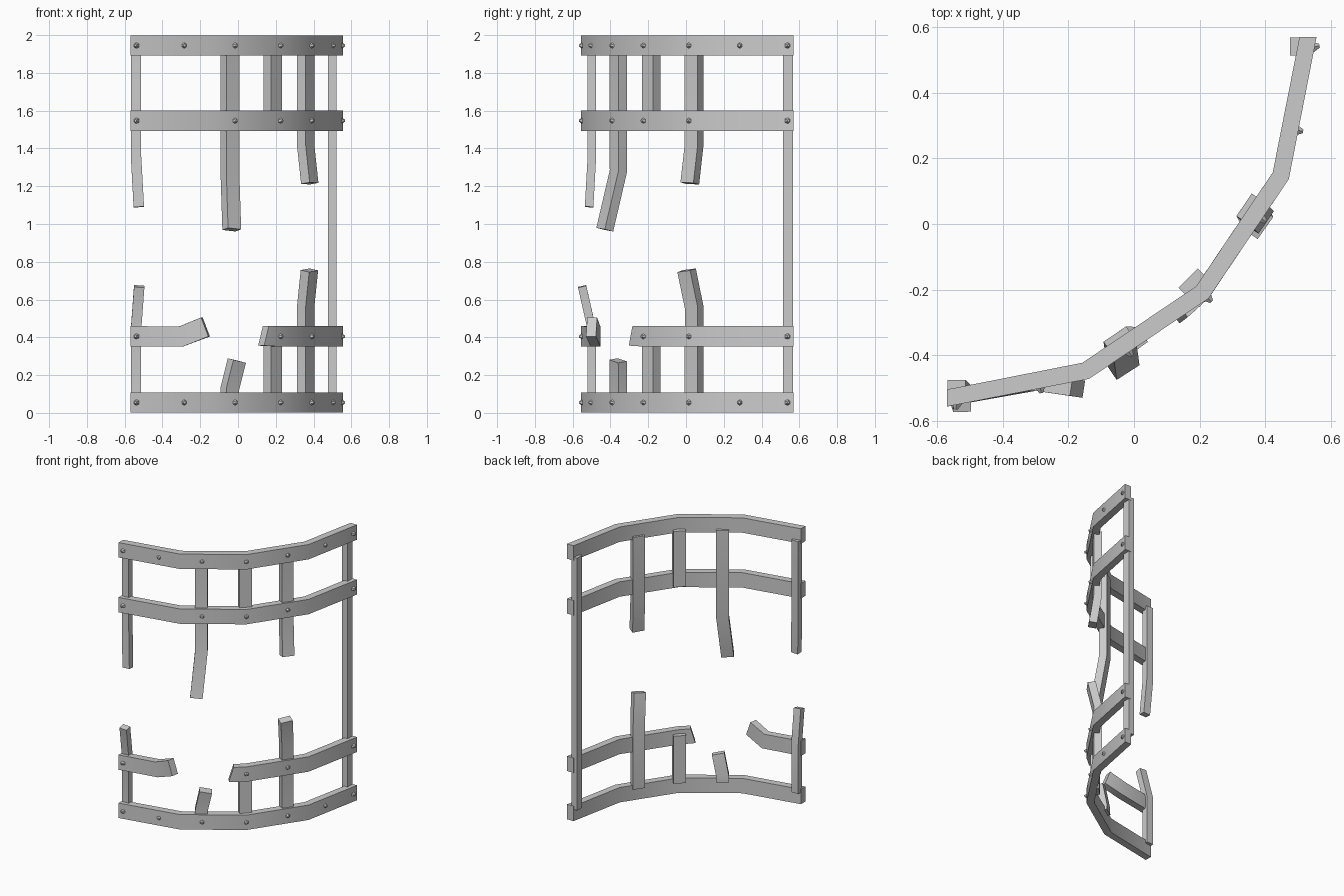
import bpy, bmesh, math
from mathutils import Vector

if "Cube" in bpy.data.objects:
    bpy.data.objects.remove(bpy.data.objects["Cube"])

metal = bpy.data.materials.new("grey metal")
metal.use_nodes = True
GREY = (0.6, 0.6, 0.6, 1)
metal.diffuse_color = GREY
metal.node_tree.nodes["Principled BSDF"].inputs["Base Color"].default_value = GREY


def finish(name, bm):
    bmesh.ops.recalc_face_normals(bm, faces=bm.faces)
    mesh = bpy.data.meshes.new(name)
    bm.to_mesh(mesh)
    bm.free()
    mesh.materials.append(metal)
    obj = bpy.data.objects.new(name, mesh)
    bpy.context.collection.objects.link(obj)
    bpy.ops.object.select_all(action='DESELECT')
    obj.select_set(True)
    bpy.context.view_layer.objects.active = obj
    bpy.ops.object.shade_smooth_by_angle(angle=math.radians(30))
    return obj


def sweep(name, path, side, width, depth, start_dir=None, square_ends=False):
    """Rectangular bar along a path; width runs along side."""
    pts = [Vector(p) for p in path]
    bm = bmesh.new()
    rings = []
    for i, p in enumerate(pts):
        dirs = [(b - a).normalized() for a, b in zip(pts[max(i - 1, 0):], pts[max(i - 1, 0) + 1:i + 2])]
        t = sum(dirs, Vector()).normalized()
        if i == 0 and start_dir:
            t = Vector(start_dir).normalized()
        s = Vector(side)
        s = (s - t * s.dot(t)).normalized()
        n = t.cross(s)
        rings.append([bm.verts.new(p + s * width / 2 * a + n * depth / 2 * b)
                      for a, b in ((-1, -1), (1, -1), (1, 1), (-1, 1))])
    for r, q in zip(rings, rings[1:]):
        for k in range(4):
            bm.faces.new((r[k], r[(k + 1) % 4], q[(k + 1) % 4], q[k]))
    bm.faces.new(rings[0])
    bm.faces.new(rings[-1])
    if square_ends:
        for v in bm.verts:
            if v.co.x < -0.54:
                v.co.x = -0.57
            if v.co.y > 0.54:
                v.co.y = 0.57
    return finish(name, bm)


# Curved horizontal bands
ARC = [(-0.57, -0.53), (-0.147, -0.447), (0.208, -0.208), (0.447, 0.147), (0.53, 0.57)]
UP = (0, 0, 1)
BAND = (UP, 0.108, 0.053)
LEVELS = {"top": 1.945, "upper": 1.547, "bottom": 0.055}
for name, z in LEVELS.items():
    sweep(name + "_band", [(x, y, z) for x, y in ARC], *BAND, square_ends=True)

# Broken lower band, in two pieces
LOW = 0.405
sweep("lower_band_right_end", [(-0.57, -0.53, LOW), (-0.3, -0.48, LOW), (-0.172, -0.5, 0.455)],
      *BAND, square_ends=True)
sweep("lower_band_left_end", [(0.135, -0.272, 0.408)] + [(x, y, LOW) for x, y in ARC[2:]],
      *BAND, start_dir=(0.8, 0.6, -0.3), square_ends=True)

# Upright bars: z limits hidden inside the end bands
LO, HI = 0.085, 1.915


def upright(name, base, angle, z0, tail, width=0.083, depth=0.055):
    a = math.radians(angle)
    sweep(name, [(*base, z0)] + tail, (math.cos(a), math.sin(a), 0), width, depth)


A, B, C, D, E = (0.498, 0.54), (-0.54, -0.498), (-0.043, -0.358), (0.184, -0.184), (0.358, 0.043)
upright("whole_bar", A, 90, LO, [(*A, HI)], 0.055, 0.045)
upright("outer_bar_upper", B, 0, HI, [(*B, 1.36), (-0.525, -0.513, 1.09)], 0.055, 0.045)
upright("outer_bar_lower", B, 0, LO, [(*B, 0.44), (-0.523, -0.55, 0.67)], 0.055, 0.045)
upright("front_bar_upper", C, 34, HI, [(*C, 1.28), (-0.033, -0.43, 0.97)])
upright("front_bar_lower", C, 34, LO, [(*C, 0.13), (-0.006, -0.36, 0.277)])
upright("middle_bar_upper", D, 45, HI, [(*D, 1.51)])
upright("middle_bar_lower", D, 45, LO, [(*D, 0.43)])
upright("side_bar_upper", E, 56, HI, [(*E, 1.42), (0.38, 0.02, 1.215)])
upright("side_bar_lower", E, 56, LO, [(*E, 0.56), (0.378, 0.003, 0.755)])

# Faceted rivets on the outside of the bands
RIVETS = [((-0.54, -0.55), (-0.2, -1)), ((-0.285, -0.5), (-0.0 + 0.2, -1)),
          ((-0.015, -0.39), (0.56, -0.83)), ((0.226, -0.226), (1, -1))]
RIVETS += [((-y, -x), (-ny, -nx)) for (x, y), (nx, ny) in reversed(RIVETS[:3])]
ROWS = {"top": (LEVELS["top"], range(7)), "upper": (LEVELS["upper"], (0, 2, 3, 4, 6)),
        "lower": (LOW, (0, 3, 4, 6)), "bottom": (LEVELS["bottom"], range(7))}
for row, (z, chosen) in ROWS.items():
    bm = bmesh.new()
    for i in chosen:
        (x, y), n = RIVETS[i]
        n = Vector((*n, 0)).normalized()
        turn = n.to_track_quat('Z', 'Y').to_matrix().to_4x4()
        turn.translation = Vector((x, y, z)) + n * 0.004
        bmesh.ops.create_cone(bm, cap_ends=True, segments=6, radius1=0.019, radius2=0.007,
                              depth=0.022, matrix=turn)
    finish(row + "_rivets", bm)
